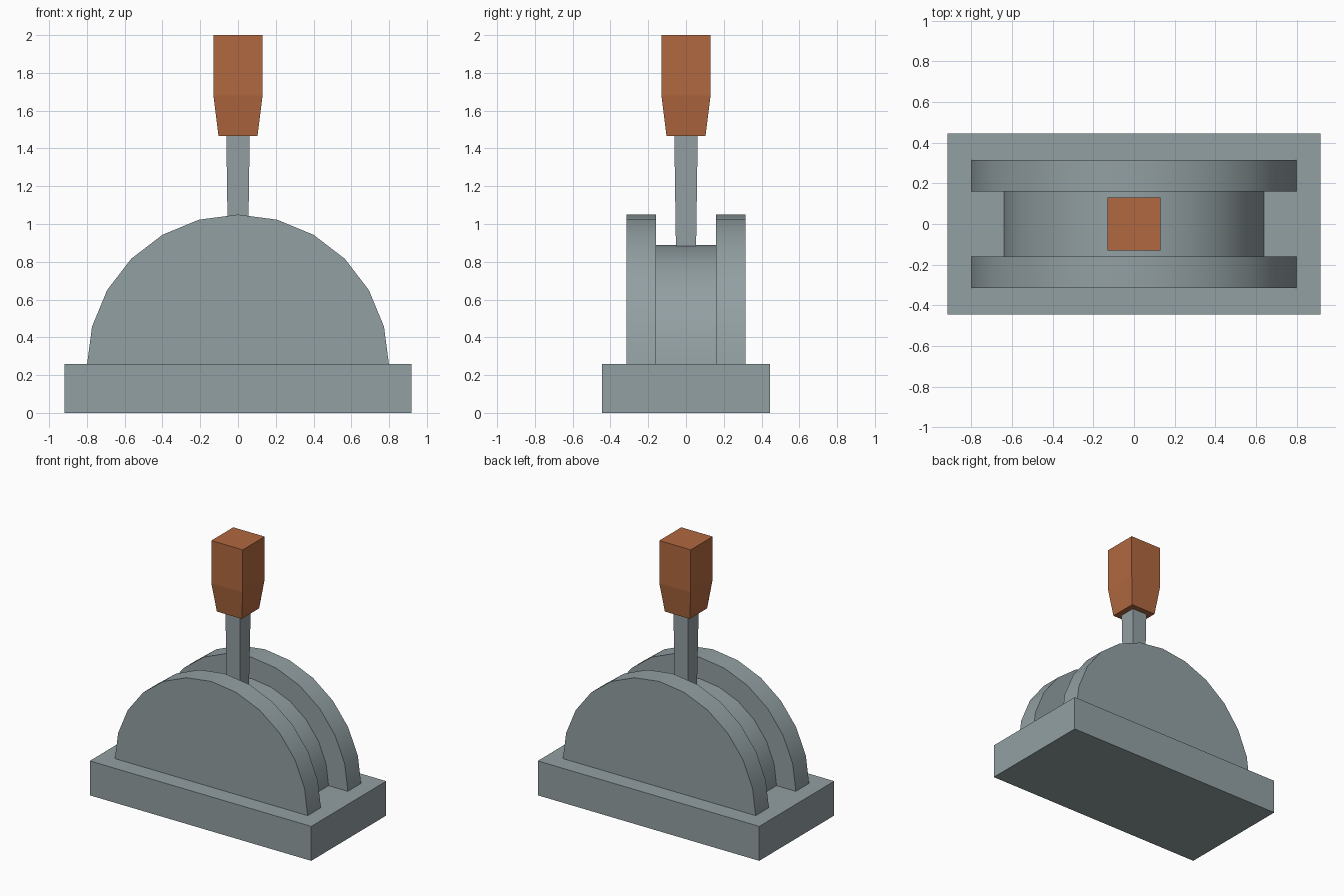
import bpy, bmesh, math

if "Cube" in bpy.data.objects:
    bpy.data.objects.remove(bpy.data.objects["Cube"])


def material(name, color):
    m = bpy.data.materials.new(name)
    m.diffuse_color = (*color, 1)
    m.use_nodes = True
    m.node_tree.nodes["Principled BSDF"].inputs["Base Color"].default_value = m.diffuse_color
    return m


METAL = material("grey_metal", (0.29, 0.35, 0.365))
GRIP = material("orange_grip", (0.44, 0.14, 0.05))


def finish(name, bm, mat, smooth=False):
    bmesh.ops.recalc_face_normals(bm, faces=bm.faces)
    if smooth:
        for f in bm.faces:
            f.smooth = True
        for e in bm.edges:
            e.smooth = e.calc_face_angle(0) < math.radians(30)
    mesh = bpy.data.meshes.new(name)
    bm.to_mesh(mesh)
    bm.free()
    mesh.materials.append(mat)
    ob = bpy.data.objects.new(name, mesh)
    bpy.context.collection.objects.link(ob)
    return ob


def square_loft(name, sections, mat):
    """Stack of rectangles (half_x, half_y, z) joined into a closed solid."""
    bm = bmesh.new()
    rings = [[bm.verts.new((sx * hx, sy * hy, z))
              for sx, sy in ((-1, -1), (1, -1), (1, 1), (-1, 1))]
             for hx, hy, z in sections]
    for a, b in zip(rings, rings[1:]):
        for i in range(4):
            j = (i + 1) % 4
            bm.faces.new((a[i], a[j], b[j], b[i]))
    bm.faces.new(rings[0])
    bm.faces.new(rings[-1])
    return finish(name, bm, mat)


def half_disc(name, radius, y0, y1, mat, center_z=0.25, steps=12):
    """Upright half cylinder with its axis along y."""
    bm = bmesh.new()
    verts = [bm.verts.new((radius * math.cos(math.pi * i / steps), y0,
                           center_z + radius * math.sin(math.pi * i / steps)))
             for i in range(steps + 1)]
    face = bm.faces.new(verts)
    ext = bmesh.ops.extrude_face_region(bm, geom=[face], use_keep_orig=True)
    moved = [g for g in ext["geom"] if isinstance(g, bmesh.types.BMVert)]
    bmesh.ops.translate(bm, vec=(0, y1 - y0, 0), verts=moved)
    return finish(name, bm, mat, smooth=True)


# Base block
square_loft("base", [(0.918, 0.444, 0), (0.918, 0.444, 0.258)], METAL)

# Two side plates with a smaller drum between them
half_disc("front_plate", 0.8, -0.316, -0.16, METAL)
half_disc("back_plate", 0.8, 0.16, 0.316, METAL)
half_disc("center_drum", 0.64, -0.16, 0.16, METAL)

# Lever rod and its grip
square_loft("lever_rod", [(0.053, 0.053, 0.85), (0.062, 0.062, 1.47)], METAL)
square_loft("lever_grip", [(0.103, 0.103, 1.465), (0.13, 0.13, 1.68),
                           (0.13, 0.13, 2.0)], GRIP)
